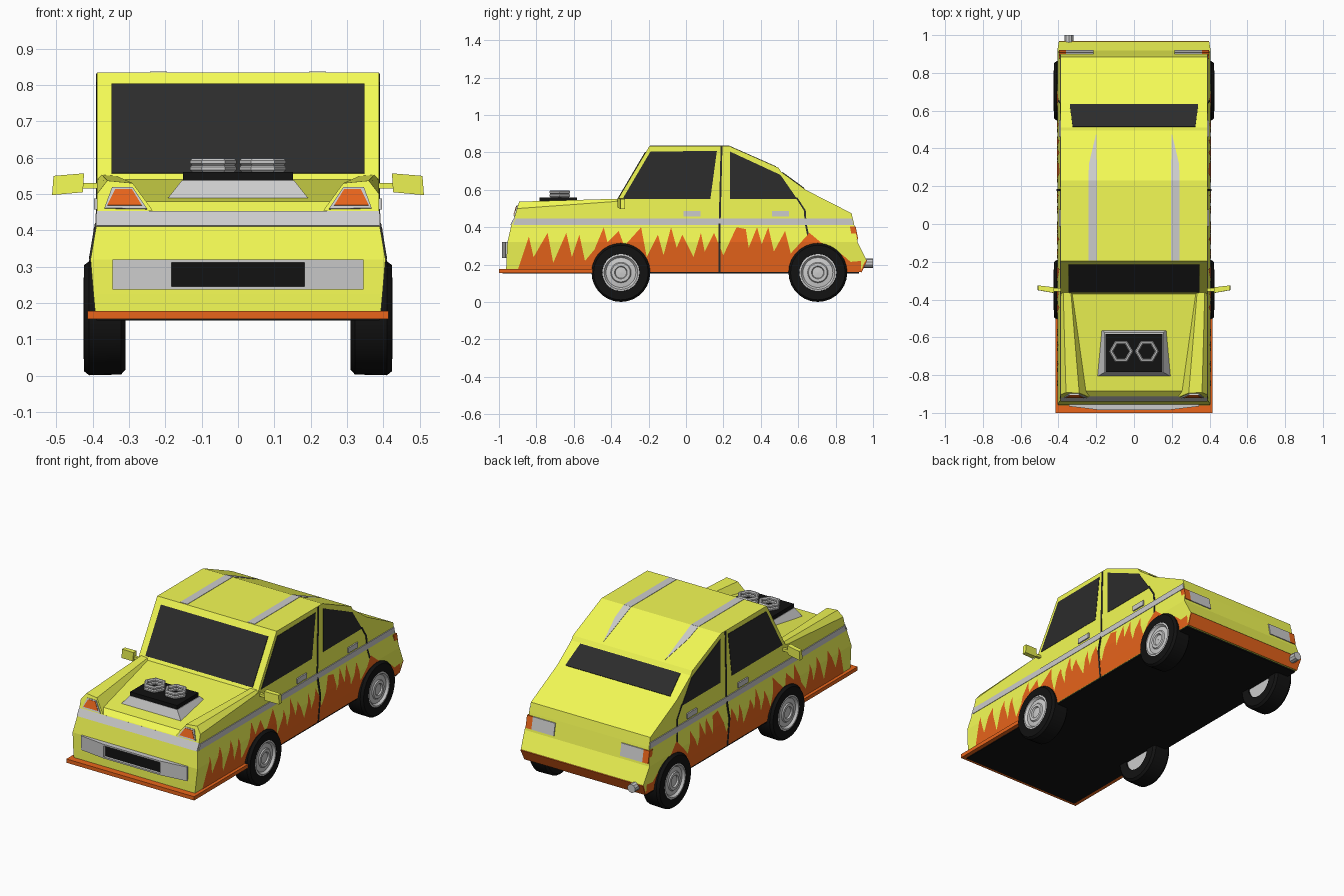
import bpy, bmesh, math
from mathutils import Matrix


def material(name, r, g, b):
    m = bpy.data.materials.new(name)
    m.diffuse_color = (r, g, b, 1)
    return m


YELLOW = material("yellow", 0.90, 0.96, 0.09)
ORANGE = material("orange", 0.82, 0.13, 0.011)
GLASS = material("glass", 0.025, 0.025, 0.025)
BLACK = material("black", 0.006, 0.006, 0.006)


def finish(name, bm, mat=None, mirror=False, thick=0):
    bmesh.ops.recalc_face_normals(bm, faces=bm.faces)
    me = bpy.data.meshes.new(name)
    bm.to_mesh(me)
    bm.free()
    ob = bpy.data.objects.new(name, me)
    bpy.context.collection.objects.link(ob)
    if mat:
        me.materials.append(mat)
    if thick:
        s = ob.modifiers.new("thickness", 'SOLIDIFY')
        s.thickness, s.offset = thick, 0
    if mirror:
        ob.modifiers.new("mirror", 'MIRROR')
    return ob


def loft(name, rings, mat=None, mirror=False, closed=False):
    bm = bmesh.new()
    vs = [[bm.verts.new(p) for p in r] for r in rings]
    n = len(vs[0])
    for a, b in list(zip(vs, vs[1:])) + ([(vs[-1], vs[0])] if closed else []):
        for i in range(n):
            j = (i + 1) % n
            bm.faces.new((a[i], a[j], b[j], b[i]))
    if not closed:
        bm.faces.new(vs[0])
        bm.faces.new(vs[-1])
    return finish(name, bm, mat, mirror)


def panel(name, pts, mat=None, mirror=False, thick=0.008):
    bm = bmesh.new()
    bm.faces.new([bm.verts.new(p) for p in pts])
    return finish(name, bm, mat, mirror, thick)


def box(name, x, y, z, mat=None, mirror=False):
    return loft(name, [[(x[0], y[0], h), (x[1], y[0], h), (x[1], y[1], h), (x[0], y[1], h)]
                       for h in z], mat, mirror)


def lathe(name, prof, cy, cz, mat=None, segs=28):
    # profile of (x, radius) turned round an axle along x
    rings = [[(x, cy + r * math.cos(t), cz + r * math.sin(t)) for x, r in prof]
             for t in (2 * math.pi * i / segs for i in range(segs))]
    ob = loft(name, rings, mat, True, closed=True)
    ob.data.shade_smooth()
    ob.data.set_sharp_from_angle(angle=math.radians(35))


# lower body: z, half width, front y, back y
LEVELS = [(0.16, 0.392, -0.962, 0.935), (0.225, 0.398, -0.96, 0.965),
          (0.32, 0.406, -0.955, 0.918), (0.42, 0.389, -0.932, 0.898)]
loft("lower_body", [[(-w, f, z), (w, f, z), (w, b, z), (-w, b, z)] for z, w, f, b in LEVELS], YELLOW)


def side_x(z):
    for (z0, w0, *_), (z1, w1, *_) in zip(LEVELS, LEVELS[1:]):
        if z <= z1:
            return w0 + (w1 - w0) * (z - z0) / (z1 - z0)
    return LEVELS[-1][1]


# cabin, bonnet and boot
profile = [(-0.932, 0.42), (-0.912, 0.455), (-0.885, 0.48), (-0.37, 0.54), (-0.195, 0.835),
           (0.23, 0.835), (0.495, 0.718), (0.51, 0.695), (0.64, 0.60), (0.885, 0.475), (0.898, 0.42)]
loft("upper_body", [[(s * 0.388, y, z) for y, z in profile] for s in (-1, 1)], YELLOW)

# raised front wings
front = [(0.235, 0.455), (0.29, 0.53), (0.36, 0.537), (0.3885, 0.50), (0.3885, 0.44)]
back = [(0.315, 0.52), (0.335, 0.55), (0.375, 0.553), (0.3885, 0.54), (0.3885, 0.44)]
lamp_y = lambda z: -0.917 + (z - 0.455) * 0.3
loft("front_wing", [[(x, lamp_y(z), z) for x, z in front], [(x, -0.35, z) for x, z in back]], YELLOW, True)

# headlights
for name, pts, m, t in [
        ("headlight_surround", [(0.25, 0.458), (0.29, 0.517), (0.347, 0.517), (0.368, 0.46)], None, 0.012),
        ("headlight", [(0.265, 0.467), (0.292, 0.511), (0.338, 0.511), (0.36, 0.467)], ORANGE, 0.018)]:
    panel(name, [(x, lamp_y(z), z) for x, z in pts], m, True, t)

# black floor, front lip and rear skirt
box("floor", (-0.39, 0.39), (-0.98, 0.925), (0.152, 0.162), BLACK)
box("front_lip", (-0.415, 0.415), (-1.0, -0.49), (0.156, 0.178), ORANGE)
panel("rear_skirt", [(-0.393, 0.935, 0.16), (0.393, 0.935, 0.16),
                     (0.398, 0.965, 0.225), (-0.398, 0.965, 0.225)], ORANGE)

# flame decals: columns under a zigzag line, folded over the body creases
tips = [(-0.90, 0.17), (-0.84, 0.35), (-0.815, 0.24), (-0.74, 0.37), (-0.71, 0.21), (-0.64, 0.37),
        (-0.61, 0.24), (-0.57, 0.36), (-0.54, 0.22), (-0.49, 0.28), (-0.44, 0.40), (-0.42, 0.32),
        (-0.36, 0.38), (-0.33, 0.30), (-0.24, 0.40), (-0.21, 0.24), (-0.15, 0.36), (-0.12, 0.25),
        (-0.08, 0.40), (-0.05, 0.29), (-0.02, 0.36), (0.04, 0.24), (0.08, 0.37), (0.10, 0.27),
        (0.15, 0.37), (0.20, 0.25), (0.27, 0.40), (0.32, 0.39), (0.335, 0.29), (0.38, 0.40),
        (0.405, 0.31), (0.44, 0.40), (0.47, 0.27), (0.53, 0.38), (0.56, 0.26), (0.66, 0.37),
        (0.72, 0.32), (0.84, 0.25), (0.88, 0.215), (0.935, 0.22)]
bm = bmesh.new()
cols = [(bm.verts.new((0, y, 0.16)), bm.verts.new((0, y, z))) for y, z in tips]
for (a, b), (c, d) in zip(cols, cols[1:]):
    bm.faces.new((a, c, d, b))
for h in (0.225, 0.32):
    bmesh.ops.bisect_plane(bm, geom=bm.verts[:] + bm.edges[:] + bm.faces[:],
                           plane_co=(0, 0, h), plane_no=(0, 0, 1))
for v in bm.verts:
    v.co.x = side_x(v.co.z) + 0.0025
finish("side_flames", bm, ORANGE, True)

# grey waistline stripe and roof stripes
panel("side_stripe", [(0.388, -0.925, 0.412), (0.388, 0.896, 0.412),
                      (0.388, 0.888, 0.446), (0.388, -0.91, 0.446)], None, True, 0.01)
panel("front_stripe", [(-0.39, -0.936, 0.412), (0.39, -0.936, 0.412),
                       (0.39, -0.914, 0.452), (-0.39, -0.914, 0.452)])
panel("roof_stripe", [(0.195, -0.192, 0.835), (0.242, -0.192, 0.835),
                      (0.242, 0.23, 0.835), (0.195, 0.23, 0.835)], None, True, 0.004)
slope = lambda y: 0.835 - (y - 0.23) * 0.4415
panel("roof_stripe_tail", [(x, y, slope(y)) for x, y in
                           [(0.195, 0.23), (0.242, 0.23), (0.238, 0.32), (0.20, 0.48)]], None, True, 0.004)

# windows
panel("windscreen", [(-0.348, -0.360, 0.556), (0.348, -0.360, 0.556),
                     (0.348, -0.215, 0.802), (-0.348, -0.215, 0.802)], GLASS)
panel("rear_window", [(-0.325, 0.514, 0.692), (0.325, 0.514, 0.692),
                      (0.34, 0.632, 0.606), (-0.34, 0.632, 0.606)], GLASS)
panel("front_side_window", [(0.388, y, z) for y, z in
                            [(-0.34, 0.55), (-0.19, 0.805), (0.165, 0.808), (0.13, 0.55)]], GLASS, True, 0.004)
panel("rear_side_window", [(0.388, y, z) for y, z in
                           [(0.235, 0.55), (0.235, 0.805), (0.505, 0.68), (0.595, 0.55)]], GLASS, True, 0.004)

# door gaps
gaps = [(0.18, 0.16), (0.18, 0.32), (0.18, 0.42), (0.19, 0.832)], \
       [(0.59, 0.56), (0.635, 0.49), (0.64, 0.42), (0.66, 0.32)]
for line in gaps:
    for (y0, z0), (y1, z1) in zip(line, line[1:]):
        x0, x1 = side_x(z0), side_x(z1)
        panel("door_gap", [(x0, y0 - 0.005, z0), (x0, y0 + 0.005, z0),
                           (x1, y1 + 0.005, z1), (x1, y1 - 0.005, z1)],
              GLASS, True, 0.004 if z0 > 0.415 else 0.01)

# door handles and mirrors
for y in (-0.013, 0.46):
    box("door_handle", (0.385, 0.396), (y, y + 0.09), (0.458, 0.488), None, True)
box("mirror_arm", (0.38, 0.44), (-0.357, -0.34), (0.515, 0.53), YELLOW, True)
loft("mirror", [[(0.427, -0.365, 0.505), (0.427, -0.335, 0.505), (0.424, -0.335, 0.557), (0.424, -0.365, 0.557)],
                [(0.512, -0.35, 0.497), (0.512, -0.325, 0.497), (0.508, -0.325, 0.55), (0.508, -0.35, 0.55)]],
     YELLOW, True)

# bonnet scoop with two stacked hexagonal intakes
loft("scoop_base", [[(-w, f, z), (w, f, z), (w, b, z), (-w, b, z)] for w, f, b, z in
                    [(0.20, -0.81, -0.54, 0.48), (0.155, -0.785, -0.575, 0.537)]])
box("scoop_tray", (-0.152, 0.152), (-0.783, -0.583), (0.53, 0.56), BLACK)
for z in (0.57, 0.588):
    rings = []
    for i in range(6):
        t = i * math.pi / 3
        ring = []
        for j in range(8):
            a = (j + 0.5) * math.pi / 4
            r = 0.053 + 0.012 * math.cos(a)
            ring.append((0.068 + r * math.cos(t), -0.675 + r * math.sin(t), z + 0.0105 * math.sin(a)))
        rings.append(ring)
    loft("air_intake", rings, None, True, closed=True)

# front grille
loft("grille_side", [[(0.183, -0.985, z), (0.345, -0.965, z), (0.345, -0.94, z), (0.183, -0.94, z)]
                     for z in (0.237, 0.32)], None, True)
for z in (0.237, 0.311):
    box("grille_bar", (-0.184, 0.184), (-0.985, -0.94), (z, z + 0.009))
box("grille_opening", (-0.184, 0.184), (-0.97, -0.94), (0.245, 0.312), BLACK)

# tail lights
rear_y = lambda z: 0.918 - (z - 0.32) * 0.2
for name, x0, x1, m in [("tail_light", 0.215, 0.36, None), ("rear_indicator", 0.36, 0.398, ORANGE)]:
    loft(name, [[(x0, rear_y(z) - 0.025, z), (x1, rear_y(z) - 0.025, z),
                 (x1, rear_y(z) + 0.006, z), (x0, rear_y(z) + 0.006, z)] for z in (0.335, 0.405)], m, True)

# exhaust pipe
bm = bmesh.new()
bmesh.ops.create_cone(bm, cap_ends=True, segments=10, radius1=0.025, radius2=0.025, depth=0.09,
                      matrix=Matrix.Translation((-0.345, 0.955, 0.207)) @ Matrix.Rotation(math.pi / 2, 4, 'X'))
finish("exhaust_pipe", bm)

# wheels
for y in (-0.348, 0.705):
    lathe("tyre", [(0.31, 0.09), (0.31, 0.142), (0.322, 0.155), (0.41, 0.157), (0.424, 0.146),
                   (0.425, 0.10), (0.41, 0.094)], y, 0.158, BLACK)
    lathe("wheel_rim", [(0.32, 0.001), (0.32, 0.095), (0.423, 0.10), (0.425, 0.09), (0.412, 0.08),
                        (0.416, 0.055), (0.422, 0.05), (0.422, 0.034), (0.414, 0.03), (0.416, 0.001)], y, 0.158)
